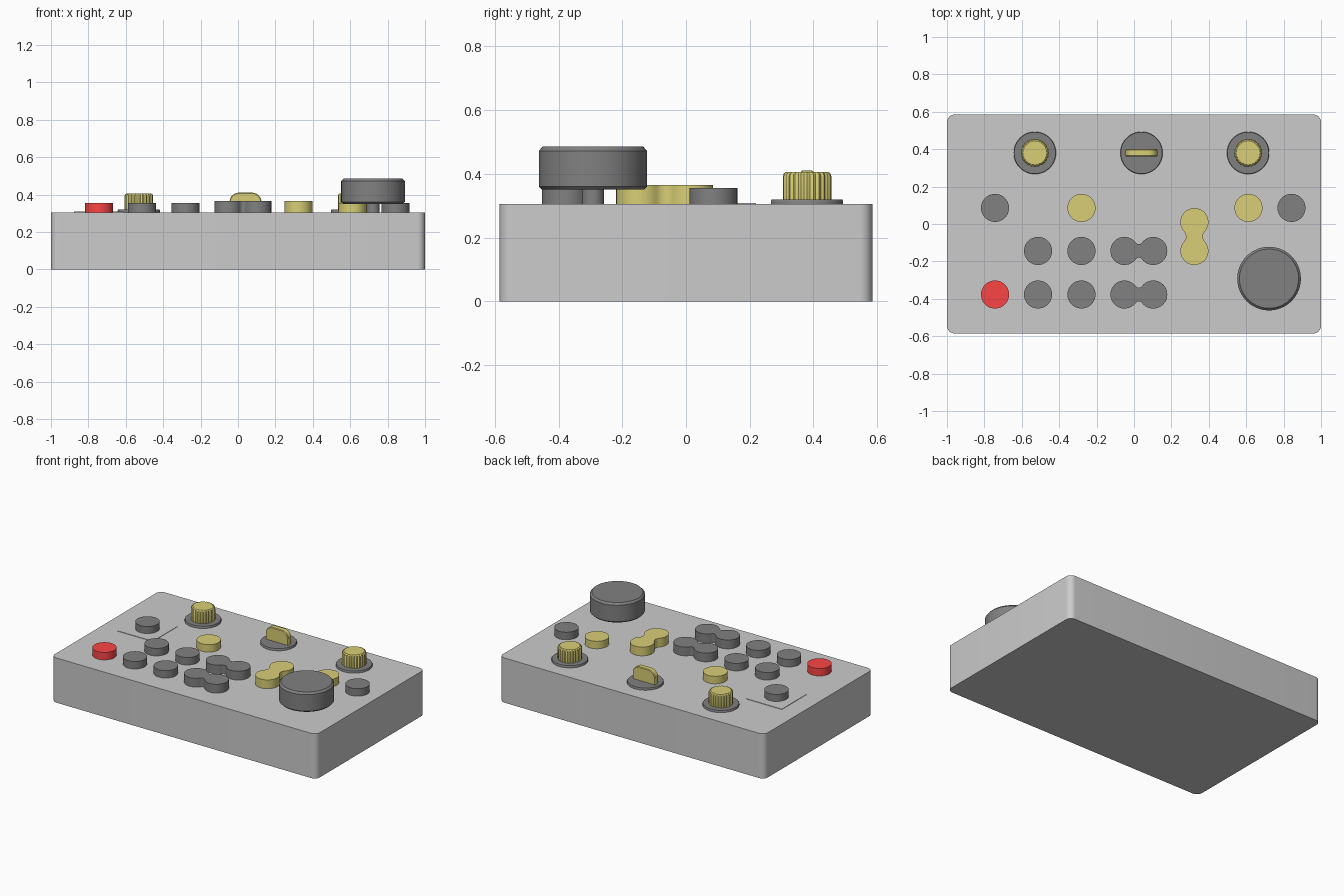
import bpy, bmesh
from math import sin, cos, pi, atan2, radians

if "Cube" in bpy.data.objects:
    bpy.data.objects.remove(bpy.data.objects["Cube"])

TOP = 0.305  # top of the housing


def material(name, rgb):
    m = bpy.data.materials.new(name)
    m.diffuse_color = (*rgb, 1)
    m.use_nodes = True
    m.node_tree.nodes["Principled BSDF"].inputs["Base Color"].default_value = m.diffuse_color
    return m


BLACK = material("black_plastic", (0.22, 0.22, 0.22))
YELLOW = material("yellow_plastic", (0.69, 0.62, 0.18))
RED = material("red_plastic", (0.97, 0.06, 0.06))


def arc(cx, cy, r, a0, a1, n):
    return [(cx + r * cos(a0 + (a1 - a0) * i / n), cy + r * sin(a0 + (a1 - a0) * i / n))
            for i in range(n + 1)]


def circle(r, n=48):
    return arc(0, 0, r, 0, 2 * pi, n)[:-1]


def rounded_rect(hx, hy, r, n=8):
    pts = []
    for k, (sx, sy) in enumerate([(1, 1), (-1, 1), (-1, -1), (1, -1)]):
        pts += arc(sx * (hx - r), sy * (hy - r), r, k * pi / 2, (k + 1) * pi / 2, n)
    return pts


def peanut(d, r, neck):
    # two circles joined by a concave filleted neck
    f = (d * d + neck * neck - r * r) / (2 * (r - neck))
    h = neck + f
    t = atan2(h, -d)
    return (arc(d, 0, r, -t, t, 36) + arc(0, h, f, t - pi, -t, 8)[1:-1]
            + arc(-d, 0, r, pi - t, pi + t, 36) + arc(0, -h, f, t, pi - t, 8)[1:-1])


def stack(name, outline, levels, loc=(0, 0), mat=None, rot=(0, 0, 0), z=0):
    # closed solid: the outline repeated at each (scale, height) level
    bm = bmesh.new()
    rings = [[bm.verts.new((x * s, y * s, h)) for x, y in outline] for s, h in levels]
    n = len(outline)
    for a, b in zip(rings, rings[1:]):
        for i in range(n):
            j = (i + 1) % n
            bm.faces.new((a[i], a[j], b[j], b[i]))
    bm.faces.new(rings[0][::-1])
    bm.faces.new(rings[-1])
    bmesh.ops.recalc_face_normals(bm, faces=bm.faces)
    me = bpy.data.meshes.new(name)
    bm.to_mesh(me)
    bm.free()
    ob = bpy.data.objects.new(name, me)
    bpy.context.collection.objects.link(ob)
    ob.location = (*loc, z)
    ob.rotation_euler = rot
    if mat:
        me.materials.append(mat)
    bpy.ops.object.select_all(action='DESELECT')
    ob.select_set(True)
    bpy.context.view_layer.objects.active = ob
    bpy.ops.object.shade_smooth_by_angle(angle=radians(30))
    return ob


# Housing and the thin raised plate around one button
stack("housing", rounded_rect(1, 0.585, 0.04), [(1, 0), (1, TOP)])
stack("button_plate", [(-.134, -.134), (.134, -.134), (.134, .134), (-.134, .134)],
      [(1, TOP - 0.01), (1, TOP + 0.003)], (-0.743, 0.086))

# Round push buttons
buttons = [(-.743, .086, BLACK), (-.281, .086, YELLOW), (.612, .086, YELLOW),
           (.842, .086, BLACK), (-.743, -.377, RED)]
buttons += [(x, y, BLACK) for x in (-.513, -.281) for y in (-.144, -.377)]
for x, y, mat in buttons:
    stack("push_button", circle(0.075), [(1, TOP - 0.01), (1, 0.356)], (x, y), mat)

# Double buttons
for x, y, neck, turn, mat in [(.026, -.144, .036, 0, BLACK), (.026, -.377, .036, 0, BLACK),
                              (.323, -.067, .045, pi / 2, YELLOW)]:
    stack("double_button", peanut(0.077, 0.075, neck), [(1, TOP - 0.01), (1, 0.365)],
          (x, y), mat, (0, 0, turn))

# Rotary knobs: dark base discs, two knurled caps and one blade grip
KNURL = [(r * cos(2 * pi * i / 96), r * sin(2 * pi * i / 96))
         for i in range(96) for r in [0.0735 + 0.0025 * cos(2 * pi * i / 4)]]
for x in (-.53, .04, .61):
    stack("knob_base", circle(0.113, 64), [(1, TOP - 0.01), (1, 0.315), (0.98, 0.319)], (x, .38), BLACK)
for x in (-.53, .61):
    stack("knob_cap", KNURL, [(1, 0.317), (1, 0.393), (0.96, 0.401), (0.87, 0.406)], (x, .38), YELLOW)
blade = ([(-.085, 0), (.085, 0)] + arc(.035, .043, .05, 0, pi / 2, 10)
         + arc(-.035, .043, .05, pi / 2, pi, 10))
stack("blade_grip", blade, [(0.96, -.02), (1, -.015), (1, .015), (0.96, .02)],
      (.04, .38), YELLOW, (pi / 2, 0, 0), 0.317)

# Jog wheel on its shaft
stack("jog_shaft", circle(0.035, 32), [(1, TOP - 0.01), (1, 0.36)], (.722, -.292), BLACK)
stack("jog_wheel", circle(0.17, 80), [(0.94, 0.35), (1, 0.36), (1, 0.472), (0.93, 0.485)],
      (.722, -.292), BLACK)
